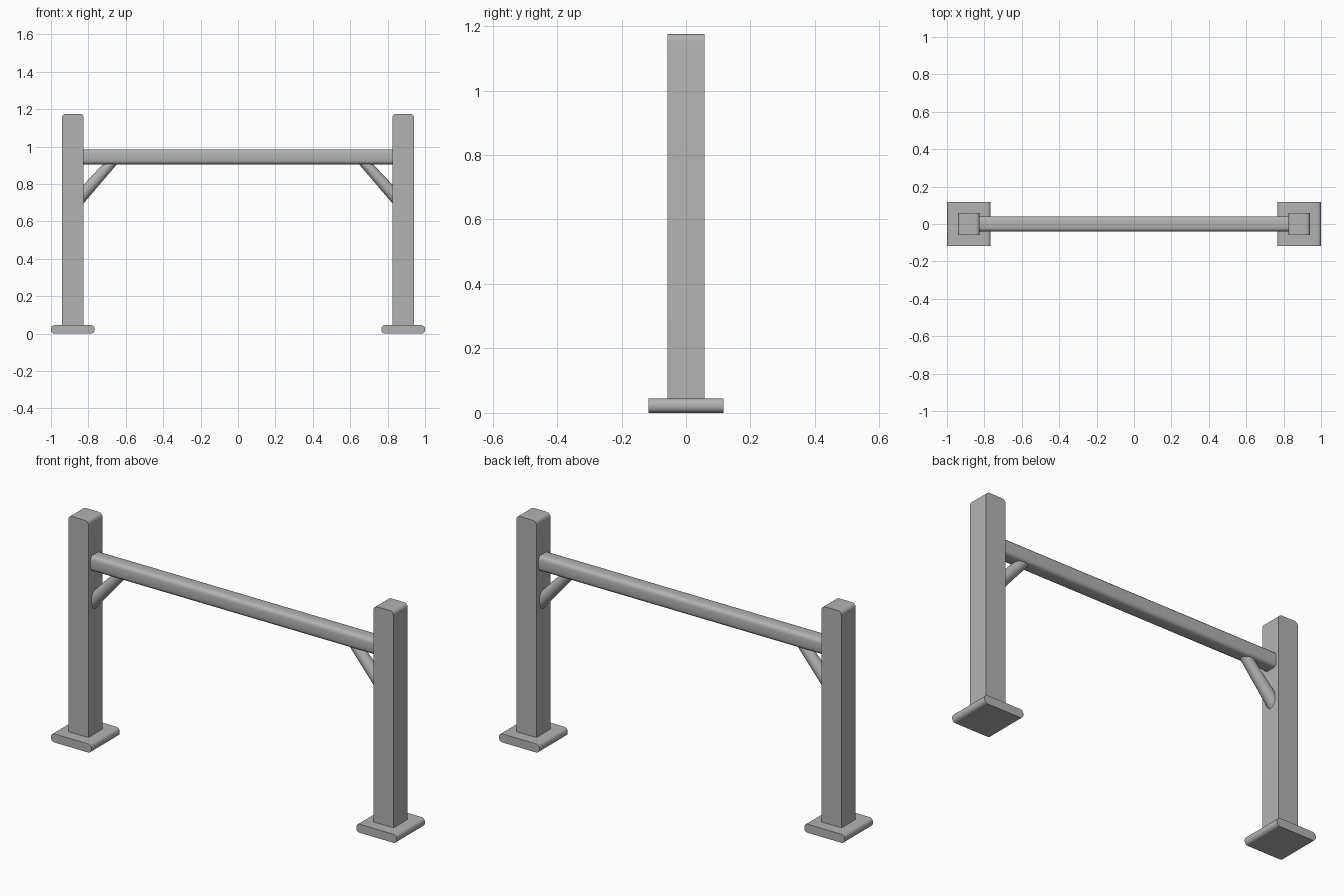
import bpy
import bmesh
import math
from mathutils import Vector

cube = bpy.data.objects.get("Cube")
if cube:
    bpy.data.objects.remove(cube, do_unlink=True)

# Single grey finish
grey = bpy.data.materials.new("plain_grey")
grey.use_nodes = True
colour = (0.45, 0.45, 0.45, 1)
grey.diffuse_color = colour
grey.node_tree.nodes["Principled BSDF"].inputs["Base Color"].default_value = colour


def finish(name, bm):
    bmesh.ops.recalc_face_normals(bm, faces=bm.faces)
    mesh = bpy.data.meshes.new(name)
    bm.to_mesh(mesh)
    bm.free()
    mesh.materials.append(grey)
    obj = bpy.data.objects.new(name, mesh)
    bpy.context.collection.objects.link(obj)
    bpy.ops.object.select_all(action="DESELECT")
    obj.select_set(True)
    bpy.context.view_layer.objects.active = obj
    bpy.ops.object.shade_smooth_by_angle(angle=math.radians(40))


def rounded_box(name, centre, size, axis, radius, segments, top_only=False):
    """Box whose edges running along one axis are rounded."""
    bm = bmesh.new()
    bmesh.ops.create_cube(bm, size=1)
    bmesh.ops.scale(bm, vec=size, verts=bm.verts)
    edges = []
    for e in bm.edges:
        run = e.verts[1].co - e.verts[0].co
        if abs(run[axis]) > 1e-4 and (not top_only or e.verts[0].co.z > 0):
            edges.append(e)
    bmesh.ops.bevel(bm, geom=edges, offset=radius, segments=segments,
                    profile=0.5, affect="EDGES")
    bmesh.ops.translate(bm, vec=centre, verts=bm.verts)
    finish(name, bm)


def round_strut(name, start, end, r_start, r_end):
    start, end = Vector(start), Vector(end)
    run = end - start
    bm = bmesh.new()
    bmesh.ops.create_cone(bm, cap_ends=True, segments=20, radius1=r_start,
                          radius2=r_end, depth=run.length)
    bm.transform(run.to_track_quat("Z", "Y").to_matrix().to_4x4())
    bmesh.ops.translate(bm, vec=(start + end) / 2, verts=bm.verts)
    finish(name, bm)


# Foot, post and diagonal brace on each side
for side, s in (("left", 1), ("right", -1)):
    rounded_box(side + "_foot", (s * 0.883, 0, 0.0225), (0.234, 0.234, 0.045),
                1, 0.02, 5)
    rounded_box(side + "_post", (s * 0.883, 0, 0.608), (0.116, 0.116, 1.134),
                1, 0.02, 5, top_only=True)
    round_strut(side + "_brace", (s * 0.866, 0, 0.703), (s * 0.66, 0, 0.932),
                0.035, 0.027)

# Crossbar between the posts
rounded_box("crossbar", (0, 0, 0.945), (1.68, 0.08, 0.08), 0, 0.02, 3)
